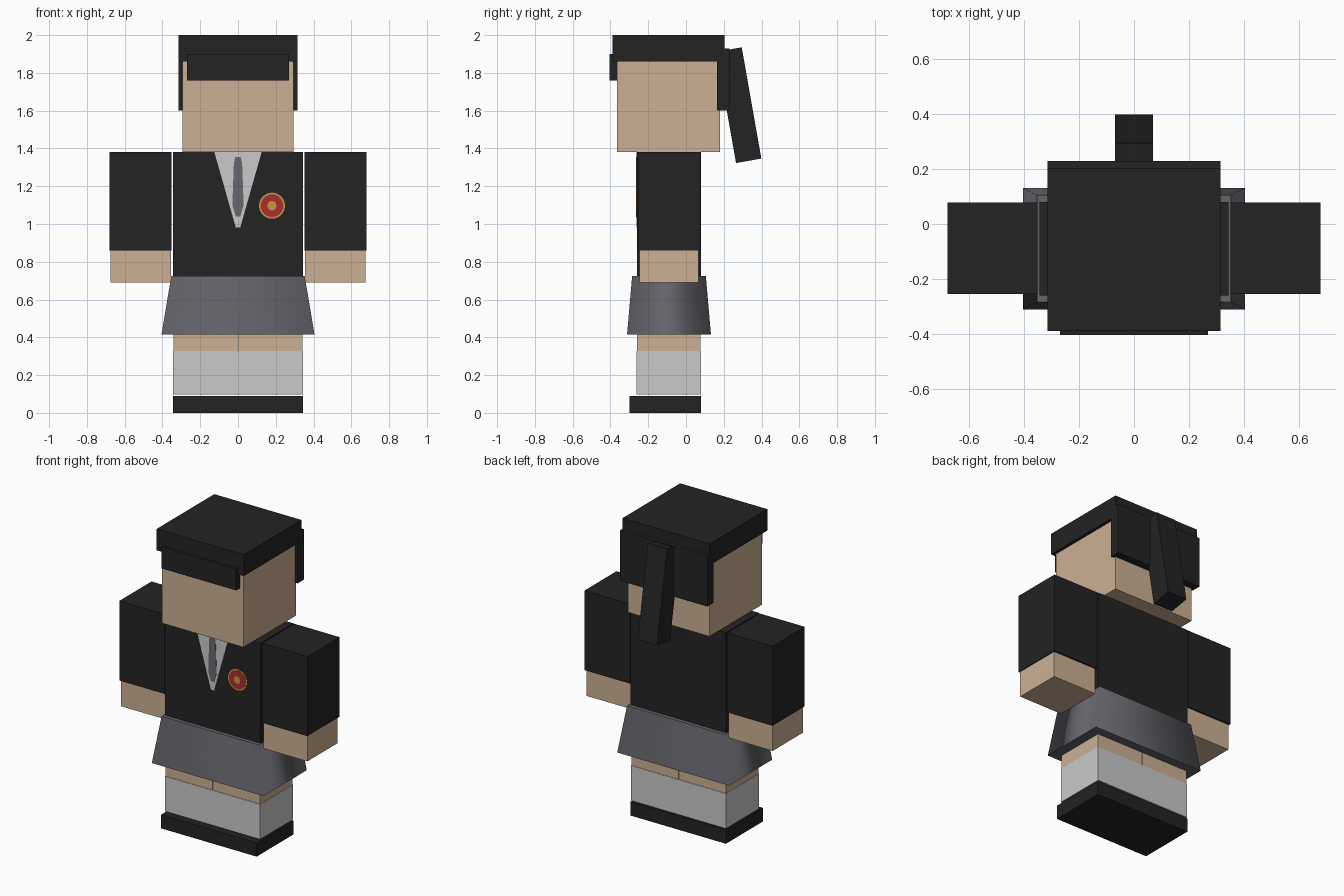
import bpy, bmesh, math
from mathutils import Matrix

old = bpy.data.objects.get("Cube")
if old:
    bpy.data.objects.remove(old, do_unlink=True)


def material(name, r, g, b):
    m = bpy.data.materials.new(name)
    m.use_nodes = True
    m.diffuse_color = (r, g, b, 1)
    m.node_tree.nodes["Principled BSDF"].inputs["Base Color"].default_value = (r, g, b, 1)
    return m


BLACK = material("black", 0.017, 0.017, 0.017)
SKIN = material("skin", 0.60, 0.434, 0.296)
GREY = material("skirt grey", 0.127, 0.125, 0.144)
TIE = material("tie grey", 0.147, 0.133, 0.162)
WHITE = material("white", 0.59, 0.59, 0.59)
RED = material("badge red", 0.434, 0.023, 0.027)
GOLD = material("badge gold", 0.55, 0.32, 0.042)


def finish(name, bm, mat):
    bmesh.ops.recalc_face_normals(bm, faces=bm.faces)
    me = bpy.data.meshes.new(name)
    bm.to_mesh(me)
    bm.free()
    me.materials.append(mat)
    ob = bpy.data.objects.new(name, me)
    bpy.context.collection.objects.link(ob)
    return ob


def box(name, mat, x, y, z, tilt=0):
    """Box from (min, max) ranges, optionally tilted about x."""
    bm = bmesh.new()
    bmesh.ops.create_cube(bm, size=1)
    bm.transform(Matrix.Diagonal((x[1] - x[0], y[1] - y[0], z[1] - z[0], 1)))
    bm.transform(Matrix.Rotation(tilt, 4, 'X'))
    bm.transform(Matrix.Translation((sum(x) / 2, sum(y) / 2, sum(z) / 2)))
    return finish(name, bm, mat)


def plate(name, mat, points, front, depth=0.004):
    """Thin plate on the chest from an outline in x and z."""
    bm = bmesh.new()
    face = bm.faces.new([bm.verts.new((px, front, pz)) for px, pz in points])
    out = bmesh.ops.extrude_face_region(bm, geom=[face])
    moved = [v for v in out["geom"] if isinstance(v, bmesh.types.BMVert)]
    bmesh.ops.translate(bm, verts=moved, vec=(0, depth, 0))
    return finish(name, bm, mat)


def disc(cx, cz, r, n=24):
    return [(cx + r * math.cos(i * math.tau / n), cz + r * math.sin(i * math.tau / n))
            for i in range(n)]


# Head and hair
box("head", SKIN, (-0.295, 0.295), (-0.365, 0.18), (1.38, 1.88))
box("hair_cap", BLACK, (-0.315, 0.315), (-0.39, 0.205), (1.86, 2.0))
box("hair_back", BLACK, (-0.315, 0.315), (0.165, 0.23), (1.6, 1.93))
box("fringe", BLACK, (-0.27, 0.27), (-0.405, -0.36), (1.76, 1.9))
box("ponytail", BLACK, (-0.07, 0.07), (0.212, 0.348), (1.33, 1.928), math.radians(10))

# Jacket body
box("jacket", BLACK, (-0.345, 0.345), (-0.26, 0.08), (0.7, 1.38))

# Mirrored limbs
for side, s in (("left", 1), ("right", -1)):
    def span(a, b):
        return tuple(sorted((a * s, b * s)))
    box(side + "_sleeve", BLACK, span(0.352, 0.68), (-0.255, 0.078), (0.86, 1.38))
    box(side + "_hand", SKIN, span(0.356, 0.674), (-0.246, 0.067), (0.69, 0.87))
    box(side + "_leg", SKIN, span(0.002, 0.342), (-0.26, 0.076), (0.32, 0.7))
    box(side + "_sock", WHITE, span(0, 0.344), (-0.263, 0.079), (0.098, 0.327))
    box(side + "_shoe", BLACK, span(0, 0.345), (-0.3, 0.08), (0, 0.09))

# Flared skirt with soft corners and crisp hems
bm = bmesh.new()
rings = []
for hx, hy, z in ((0.405, 0.222, 0.416), (0.353, 0.195, 0.725)):
    rings.append([bm.verts.new((sx * hx, -0.09 + sy * hy, z))
                  for sx, sy in ((-1, -1), (1, -1), (1, 1), (-1, 1))])
for i in range(4):
    j = (i + 1) % 4
    bm.faces.new((rings[0][i], rings[0][j], rings[1][j], rings[1][i])).smooth = True
for ring in rings:
    for e in bm.faces.new(ring).edges:
        e.smooth = False
skirt = finish("skirt", bm, GREY)
wn = skirt.modifiers.new("soft corners", 'WEIGHTED_NORMAL')
wn.keep_sharp = True

# Shirt front and tie
plate("shirt_front", WHITE, [(-0.125, 1.38), (-0.012, 0.982), (0.012, 0.982), (0.125, 1.38)], -0.263)
tie_half = [(0.015, 1.355), (0.022, 1.32), (0.03, 1.1), (0.012, 1.04)]
plate("tie", TIE, tie_half + [(-x, z) for x, z in reversed(tie_half)], -0.265)

# Round badge on the left chest
for i, (part, mat, r) in enumerate((("rim", GOLD, 0.069), ("field", RED, 0.06), ("centre", GOLD, 0.025))):
    plate("badge_" + part, mat, disc(0.18, 1.097, r), -0.262 - 0.002 * i)
